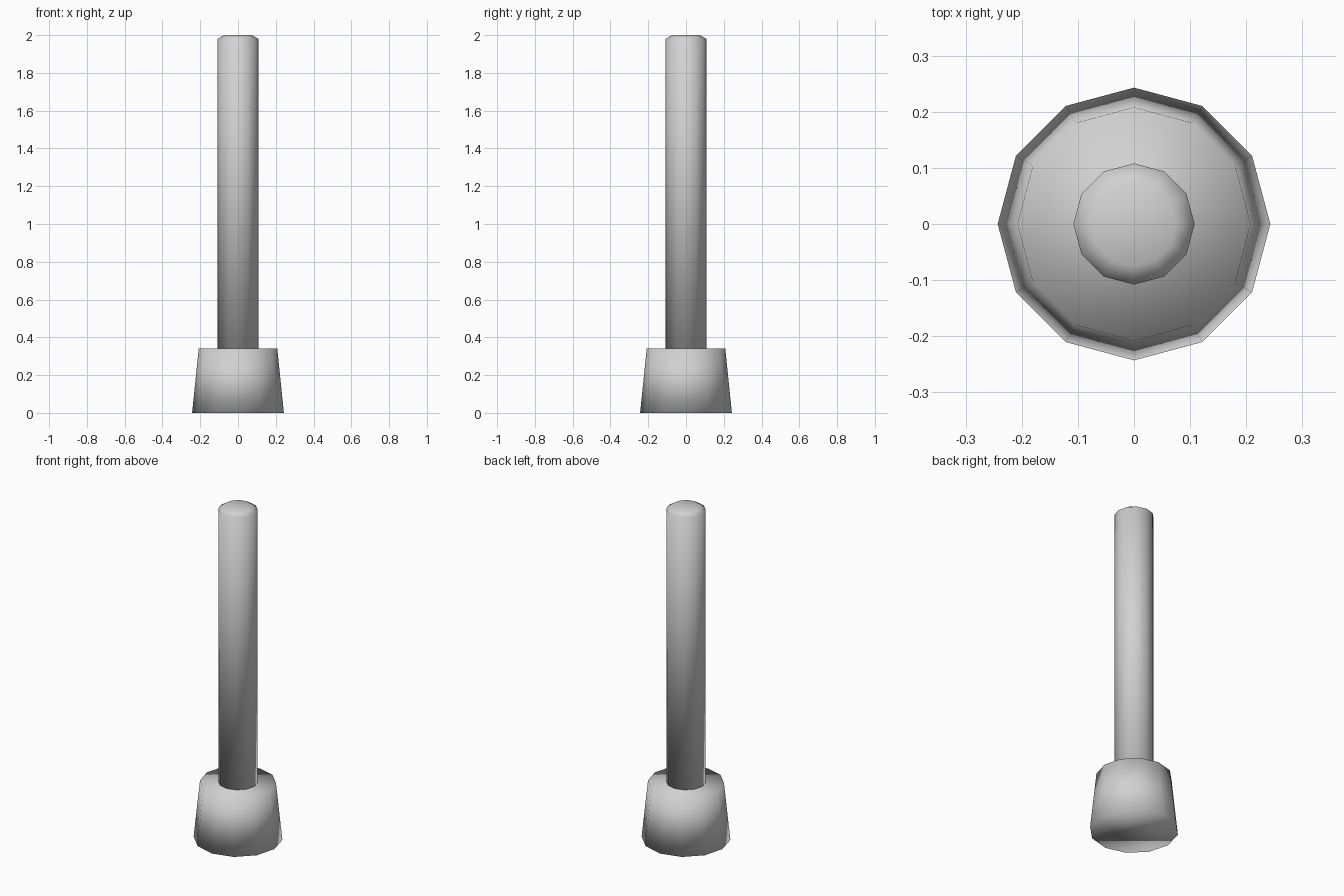
import bpy
import bmesh
from math import cos, sin, tau

cube = bpy.data.objects.get("Cube")
if cube:
    bpy.data.objects.remove(cube, do_unlink=True)

SIDES = 12

grey = bpy.data.materials.new("light_grey")
grey.use_nodes = True
colour = (0.64, 0.64, 0.64, 1)
grey.diffuse_color = colour
grey.node_tree.nodes["Principled BSDF"].inputs["Base Color"].default_value = colour


def lathe(name, profile):
    """Closed, smooth-shaded turned solid from (radius, height) pairs."""
    bm = bmesh.new()
    rings = [[bm.verts.new((r * cos(tau * i / SIDES), r * sin(tau * i / SIDES), z))
              for i in range(SIDES)] for r, z in profile]
    for low, high in zip(rings, rings[1:]):
        for i in range(SIDES):
            j = (i + 1) % SIDES
            bm.faces.new((low[i], low[j], high[j], high[i]))
    bm.faces.new(rings[0][::-1])
    bm.faces.new(rings[-1])
    for face in bm.faces:
        face.smooth = True
    mesh = bpy.data.meshes.new(name)
    bm.to_mesh(mesh)
    bm.free()
    mesh.materials.append(grey)
    obj = bpy.data.objects.new(name, mesh)
    bpy.context.collection.objects.link(obj)
    return obj


# Tapered foot
lathe("base", [(0.243, 0), (0.208, 0.34)])

# Tall post with a chamfered tip
lathe("post", [(0.108, 0.34), (0.108, 1.98), (0.075, 2.0)])
